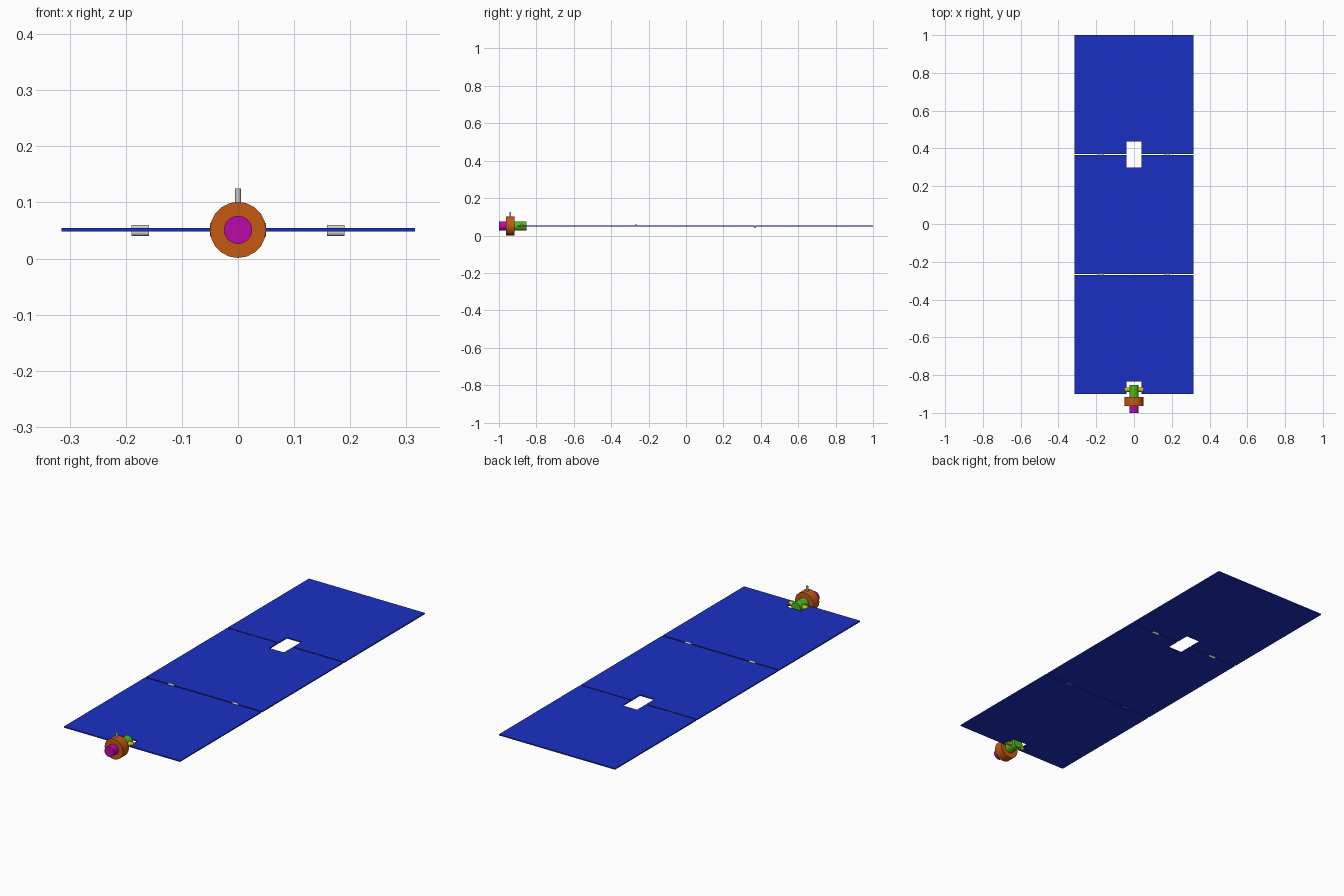
import bpy, bmesh
from mathutils import Matrix
from math import pi

if "Cube" in bpy.data.objects:
    bpy.data.objects.remove(bpy.data.objects["Cube"])

Z = 0.051      # height of the array plane and drive axis
NOTCH = 0.04   # half width of the panel notches


def material(name, rgb):
    m = bpy.data.materials.new(name)
    m.diffuse_color = (*rgb, 1)
    m.use_nodes = True
    m.node_tree.nodes["Principled BSDF"].inputs["Base Color"].default_value = m.diffuse_color
    return m


BLUE = material("panel_blue", (0.01, 0.03, 0.55))
ORANGE = material("drum_orange", (0.55, 0.1, 0.006))
MAGENTA = material("motor_magenta", (0.5, 0.003, 0.4))
GREEN = material("knuckle_green", (0.07, 0.5, 0.01))
YELLOW = material("pin_yellow", (0.6, 0.5, 0.01))


def add_object(name, bm, mat=None):
    me = bpy.data.meshes.new(name)
    bmesh.ops.recalc_face_normals(bm, faces=bm.faces)
    bm.to_mesh(me)
    bm.free()
    ob = bpy.data.objects.new(name, me)
    bpy.context.collection.objects.link(ob)
    if mat:
        me.materials.append(mat)
    return ob


def cylinder(name, radius, length, centre, axis, sides, mat=None, smooth=True):
    bm = bmesh.new()
    rot = {"X": Matrix.Rotation(pi / 2, 4, "Y"),
           "Y": Matrix.Rotation(pi / 2, 4, "X"),
           "Z": Matrix.Identity(4)}[axis]
    bmesh.ops.create_cone(bm, cap_ends=True, segments=sides, radius1=radius,
                          radius2=radius, depth=length,
                          matrix=Matrix.Translation(centre) @ rot)
    ob = add_object(name, bm, mat)
    if smooth:
        for f in ob.data.polygons:
            f.use_smooth = len(f.vertices) == 4
    return ob


def panel(name, y_notch, y_plain):
    """Thin plate with a rectangular notch in the middle of one end."""
    depth = 0.066 if y_plain > y_notch else -0.066
    outline = [(-0.315, y_notch), (-NOTCH, y_notch), (-NOTCH, y_notch + depth),
               (NOTCH, y_notch + depth), (NOTCH, y_notch), (0.315, y_notch),
               (0.315, y_plain), (-0.315, y_plain)]
    bm = bmesh.new()
    face = bm.faces.new([bm.verts.new((x, y, Z - 0.003)) for x, y in outline])
    ext = bmesh.ops.extrude_face_region(bm, geom=[face])
    top = [v for v in ext["geom"] if isinstance(v, bmesh.types.BMVert)]
    bmesh.ops.translate(bm, verts=top, vec=(0, 0, 0.006))
    return add_object(name, bm, BLUE)


# three folding panels
panel("inner_panel", -0.90, -0.271)
panel("middle_panel", 0.365, -0.264)
panel("outer_panel", 0.371, 1.0)

# hinges: above the first fold, below the second
for fold, y, z in (("first", -0.2675, Z + 0.003), ("second", 0.368, Z - 0.005)):
    for side, x in (("left", -0.174), ("right", 0.174)):
        cylinder(f"{fold}_hinge_{side}", 0.006, 0.031, (x, y, z), "X", 16)

# rotary drive on the y axis
cylinder("motor", 0.025, 0.042, (0, -0.979, Z), "Y", 32, MAGENTA)
cylinder("drum", 0.05, 0.046, (0, -0.94, Z), "Y", 20, ORANGE)
cylinder("knuckle", 0.025, 0.067, (0, -0.885, Z), "Y", 32, GREEN)

# cross pin holding the inner panel, and position pin on the drum
cylinder("cross_pin", 0.012, 0.1, (0, -0.877, Z), "X", 24, YELLOW)
cylinder("position_pin", 0.005, 0.04, (0, -0.94, 0.105), "Z", 16)
